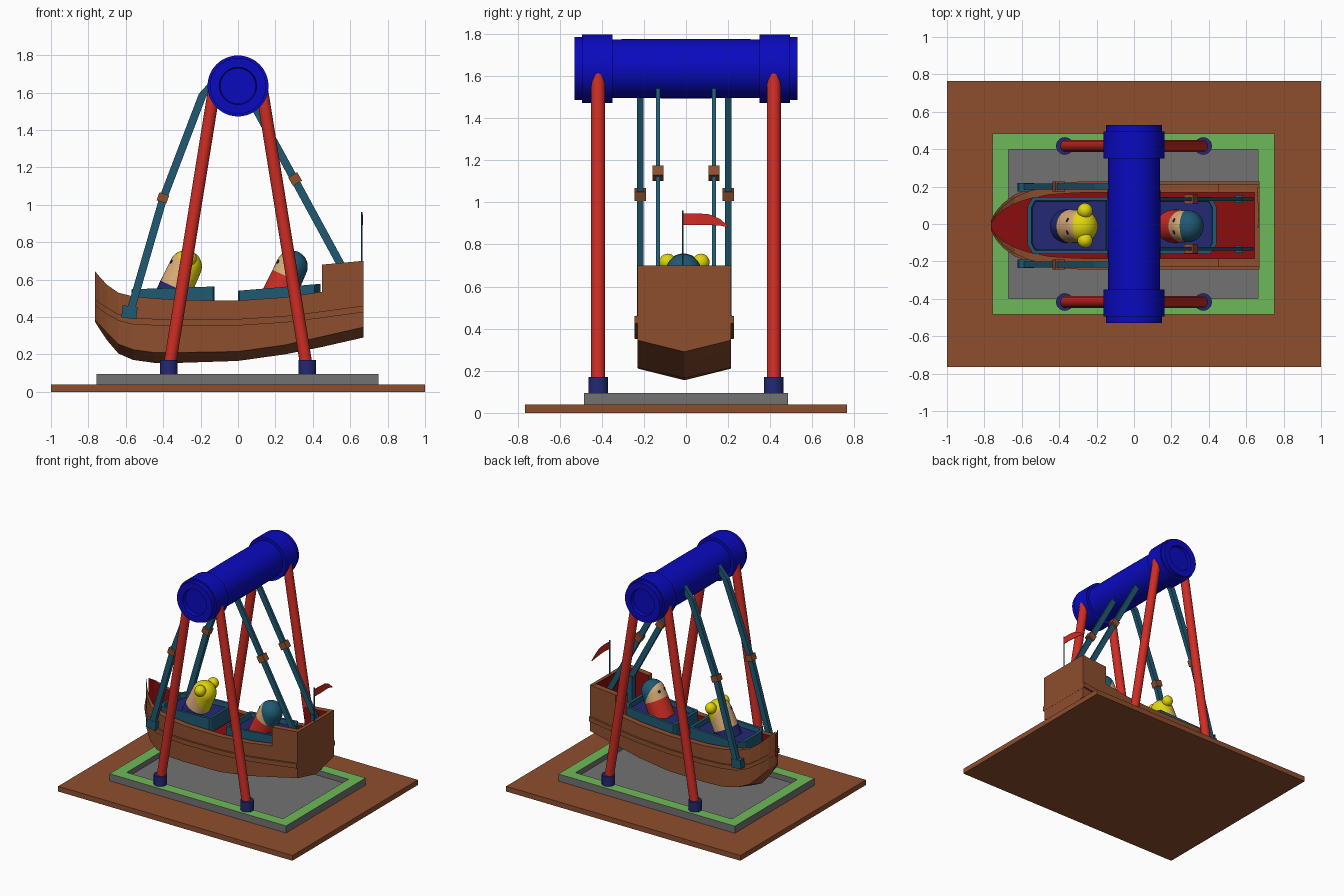
import bpy, bmesh, math
from mathutils import Vector, Matrix

if "Cube" in bpy.data.objects:
    bpy.data.objects.remove(bpy.data.objects["Cube"])

CY = -0.008  # boat centre line


def mat(name, *c):
    m = bpy.data.materials.new(name)
    m.diffuse_color = (*c, 1)
    m.use_nodes = True
    m.node_tree.nodes["Principled BSDF"].inputs["Base Color"].default_value = m.diffuse_color
    return m


BROWN = mat("brown", 0.27, 0.077, 0.027)
BLUE = mat("bright_blue", 0.003, 0.003, 0.52)
RED = mat("red", 0.62, 0.026, 0.018)
DARK_RED = mat("dark_red", 0.25, 0.004, 0.004)
GREEN = mat("green", 0.156, 0.485, 0.10)
GREY = mat("grey", 0.17, 0.17, 0.17)
TEAL = mat("teal", 0.014, 0.10, 0.17)
NAVY = mat("navy", 0.017, 0.021, 0.17)
YELLOW = mat("yellow", 0.75, 0.67, 0.004)
SKIN = mat("skin", 0.73, 0.43, 0.19)


def finish(name, bm, mats, smooth=False, normals=True):
    if normals:
        bmesh.ops.recalc_face_normals(bm, faces=bm.faces)
    me = bpy.data.meshes.new(name)
    bm.to_mesh(me)
    bm.free()
    for m in mats:
        me.materials.append(m)
    if smooth:
        me.shade_smooth()
        me.set_sharp_from_angle(angle=math.radians(35))
    ob = bpy.data.objects.new(name, me)
    bpy.context.collection.objects.link(ob)
    return ob


def box_bm(x0, x1, y0, y1, z0, z1):
    bm = bmesh.new()
    bmesh.ops.create_cube(bm, size=1)
    for v in bm.verts:
        v.co = ((x0 + x1) / 2 + v.co.x * (x1 - x0), (y0 + y1) / 2 + v.co.y * (y1 - y0),
                (z0 + z1) / 2 + v.co.z * (z1 - z0))
    return bm


def lathe_bm(profile, matrix, n=32):
    """Spin (radius, height) points round local z, then place them."""
    bm = bmesh.new()
    vs = [bm.verts.new((r, 0, h)) for r, h in profile]
    es = [bm.edges.new(p) for p in zip(vs, vs[1:])]
    bmesh.ops.spin(bm, geom=vs + es, cent=(0, 0, 0), axis=(0, 0, 1), angle=2 * math.pi, steps=n)
    bmesh.ops.remove_doubles(bm, verts=bm.verts, dist=1e-5)
    bm.transform(matrix)
    return bm


def along(a, b):
    d = Vector(b) - Vector(a)
    return Matrix.Translation(a) @ d.to_track_quat('Z', 'Y').to_matrix().to_4x4(), d.length


def rod(name, a, b, r, m, n=20):
    M, L = along(a, b)
    return finish(name, lathe_bm([(0, 0), (r, 0), (r, L), (0, L)], M, n), [m], True)


def beam(name, pts, y, w, wy, m):
    """Rectangular bar following (x, z) points in the plane y."""
    bm = bmesh.new()
    rings = []
    for i, p in enumerate(pts):
        t = Vector(pts[min(i + 1, len(pts) - 1)]) - Vector(pts[max(i - 1, 0)])
        n = Vector((-t.y, t.x)).normalized() * w / 2
        rings.append([bm.verts.new((p[0] + s * n.x, y + q * wy / 2, p[1] + s * n.y))
                      for s, q in ((-1, -1), (1, -1), (1, 1), (-1, 1))])
    for a, b in zip(rings, rings[1:]):
        for k in range(4):
            bm.faces.new((a[k], a[k - 1], b[k - 1], b[k]))
    bm.faces.new(rings[0])
    bm.faces.new(rings[-1])
    return finish(name, bm, [m])


# Ground board and platform with a sunken floor
finish("base_board", box_bm(-1, 1, -0.765, 0.765, 0, 0.04), [BROWN])
bm = box_bm(-0.757, 0.75, -0.485, 0.485, 0.04, 0.095)
top = max(bm.faces, key=lambda f: f.calc_center_median().z)
ring = bmesh.ops.inset_region(bm, faces=[top], thickness=0.122)['faces']
for f in ring:
    f.material_index = 1
well = bmesh.ops.extrude_face_region(bm, geom=[top])
bmesh.ops.translate(bm, vec=(0, 0, -0.04), verts=[v for v in well['geom'] if isinstance(v, bmesh.types.BMVert)])
if top.is_valid:
    bm.faces.remove(top)
finish("platform", bm, [GREY, GREEN])

# Drum with end collars, axis along y
half = [(0, 0.505), (0.095, 0.505), (0.1, 0.53), (0.15, 0.53), (0.15, 0.495), (0.163, 0.495),
        (0.163, 0.35), (0.139, 0.35), (0.141, 0.1)]
drum = half + [(r, -h) for r, h in reversed(half)]
finish("drum", lathe_bm(drum, Matrix.Translation((0, 0, 1.635)) @ Matrix.Rotation(math.pi / 2, 4, 'X'), 48),
       [BLUE], True)

# Support legs and sockets
for sx in (-1, 1):
    for sy in (-1, 1):
        y = sy * 0.417
        rod("support_leg", (sx * 0.372, y, 0.1), (sx * 0.127, y, 1.62), 0.033, RED)
        rod("leg_socket", (sx * 0.37, y, 0.09), (sx * 0.37, y, 0.17), 0.047, NAVY)

# Hull stations: x, half width, keel, chine, rub rail, rim
stations = [(-0.765, 0.012, 0.375, 0.39, 0.465, 0.645), (-0.74, 0.06, 0.335, 0.36, 0.44, 0.615),
            (-0.70, 0.105, 0.275, 0.315, 0.415, 0.572), (-0.64, 0.15, 0.205, 0.255, 0.38, 0.53),
            (-0.56, 0.185, 0.17, 0.225, 0.36, 0.51), (-0.45, 0.21, 0.155, 0.21, 0.355, 0.50),
            (-0.3, 0.22, 0.155, 0.21, 0.352, 0.49), (0, 0.222, 0.165, 0.215, 0.354, 0.488),
            (0.25, 0.222, 0.20, 0.25, 0.37, 0.505), (0.45, 0.222, 0.24, 0.295, 0.395, 0.535),
            (0.45, 0.222, 0.24, 0.295, 0.395, 0.68), (0.67, 0.222, 0.29, 0.345, 0.425, 0.70)]
bm = bmesh.new()
rows = []
for x, w, keel, chine, rail, rim in stations:
    o, i = w + 0.014, w - 0.045 * min(1, w / 0.2)
    floor = 0.445 + max(0, x) * 0.05
    side = [(w, chine), (w, rail), (o, rail), (o, rail + 0.035), (w, rail + 0.035), (w, rim), (i, rim), (i, floor)]
    pts = [(0, keel)] + side + [(-a, b) for a, b in reversed(side)]
    rows.append([bm.verts.new((x, CY + a, b)) for a, b in pts])
N = len(rows[0])
for a, b in zip(rows, rows[1:]):
    for k in range(N):
        f = bm.faces.new((a[k], a[(k + 1) % N], b[(k + 1) % N], b[k]))
        f.material_index = int(k in (7, 8, 9))
bm.faces.new(rows[0])
bm.faces.new(rows[-1])
bmesh.ops.dissolve_degenerate(bm, edges=bm.edges, dist=1e-5)
finish("hull", bm, [BROWN, DARK_RED])

# Stern wall, painted inside
bm = box_bm(0.645, 0.671, CY - 0.222, CY + 0.222, 0.42, 0.70)
bm.normal_update()
for f in bm.faces:
    f.material_index = int(f.normal.x < -0.5)
finish("stern_wall", bm, [BROWN, DARK_RED])

# Seat tubs with a sunken lining
for name, x0, x1, z0, z1, cl, cr in (("front_tub", -0.57, -0.125, 0.548, 0.563, 0.05, 0.015),
                                     ("rear_tub", 0.0, 0.44, 0.54, 0.577, 0.015, 0.05)):
    h, bm = 0.152, bmesh.new()
    outline = [(x0 + cl * 0.6, -h), (x1 - cr * 0.6, -h), (x1, -h + cr), (x1, h - cr),
               (x1 - cr * 0.6, h), (x0 + cl * 0.6, h), (x0, h - cl), (x0, -h + cl)]
    zt = lambda x: z0 + (z1 - z0) * (x - x0) / (x1 - x0)
    top = bm.faces.new([bm.verts.new((x, CY + y, zt(x))) for x, y in outline])
    low = bm.faces.new([bm.verts.new((x, CY + y, zt(x) - 0.11)) for x, y in outline])
    for k in range(8):
        bm.faces.new((top.verts[k], top.verts[k - 1], low.verts[k - 1], low.verts[k]))
    bmesh.ops.recalc_face_normals(bm, faces=bm.faces)
    bmesh.ops.inset_region(bm, faces=[top], thickness=0.022)
    bmesh.ops.inset_region(bm, faces=[top], thickness=0.006, depth=-0.035)
    top.material_index = 1
    finish(name, bm, [TEAL, NAVY])

# Leaning passengers: capsule cut into clothes, face and hair
UP = Vector((0.42, 0, 0.907)).normalized()
for name, cx, r, cloth, hair, waist, hairline in (("front_passenger", -0.28, 0.087, NAVY, YELLOW, -0.125, -0.015),
                                                  ("rear_passenger", 0.288, 0.085, RED, TEAL, -0.06, -0.012)):
    c = Vector((cx, CY - 0.004, 0.67))
    back = Vector((0.92, 0, 0.39))
    prof = [(0, -0.2), (r * 1.05, -0.2), (r * 1.03, -0.1)]
    prof += [(r * math.cos(a * math.pi / 20), r * math.sin(a * math.pi / 20)) for a in range(11)]
    bm = lathe_bm(prof, along(c, c + UP)[0], 32)
    for p, n in ((c + UP * waist, UP), (c + back * hairline, back)):
        bmesh.ops.bisect_plane(bm, geom=bm.verts[:] + bm.edges[:] + bm.faces[:], plane_co=p, plane_no=n)
    for f in bm.faces:
        d = f.calc_center_median() - c
        f.material_index = 0 if d.dot(UP) < waist else 2 if d.dot(back) > hairline else 1
    finish(name, bm, [cloth, SKIN, hair], True)
    # Eyes lie on the face
    for s in (-1, 1):
        n = (Vector((-0.88, s * 0.38, 0.3))).normalized()
        rod("eye", c + n * (r - 0.004), c + n * (r + 0.003), 0.011, NAVY, 12)
    n = Vector((-0.95, 0, -0.1)).normalized()
    rod("mouth", c + n * (r - 0.004), c + n * (r + 0.004), 0.012, RED, 12)

# Hair buns
for s in (-1, 1):
    bm = bmesh.new()
    bmesh.ops.create_uvsphere(bm, u_segments=20, v_segments=12, radius=0.041)
    bm.transform(Matrix.Translation((-0.262, CY + s * 0.079, 0.715)))
    finish("hair_bun", bm, [YELLOW], True)

# Swing arms, clamps and brackets
for s in (-1, 1):
    y = CY + s * 0.209
    beam("front_arm", [(-0.578, 0.42), (-0.4, 1.035), (-0.19, 1.585), (-0.12, 1.66)], y, 0.042, 0.032, TEAL)
    beam("front_clamp", [(-0.409, 1.015), (-0.394, 1.058)], y, 0.055, 0.054, BROWN)
    beam("front_bracket", [(-0.62, 0.43), (-0.54, 0.42)], y - s * 0.005, 0.065, 0.045, TEAL)
    y = s * 0.133
    beam("rear_arm", [(0.62, 0.55), (0.305, 1.13), (0.07, 1.56)], y, 0.042, 0.02, TEAL)
    beam("rear_clamp", [(0.318, 1.115), (0.292, 1.16)], y, 0.056, 0.05, BROWN)
    finish("rear_bracket", box_bm(0.54, 0.58, y - 0.022, y + 0.022, 0.46, 0.67), [TEAL])

# Flag on the stern
rod("flag_pole", (0.662, -0.015, 0.6), (0.662, -0.015, 0.96), 0.004, TEAL, 8)
bm = bmesh.new()
flag = [(-0.015, 0.892, 0.948, 0), (0.05, 0.893, 0.948, 0.004), (0.11, 0.892, 0.943, 0),
        (0.16, 0.89, 0.922, -0.004), (0.2, 0.88, 0.888, 0)]
cols = [[bm.verts.new((0.662 + dx + t, y, z)) for t, z in ((0, a), (0, b), (0.003, b), (0.003, a))]
        for y, a, b, dx in flag]
for a, b in zip(cols, cols[1:]):
    for k in range(4):
        bm.faces.new((a[k], a[k - 1], b[k - 1], b[k]))
bm.faces.new(cols[0])
bm.faces.new(cols[-1])
finish("flag", bm, [RED])
